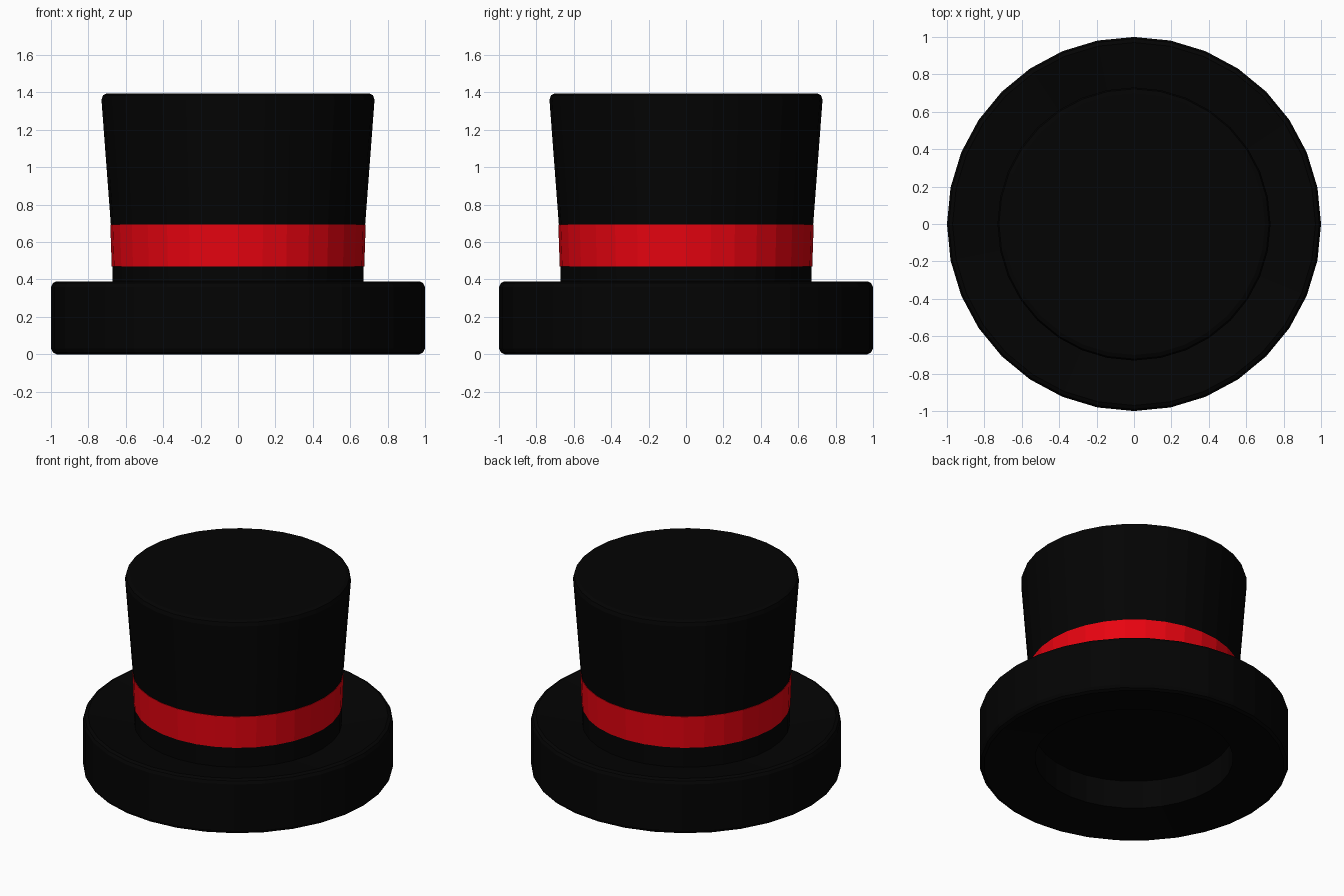
import bpy, bmesh, math

if "Cube" in bpy.data.objects:
    bpy.data.objects.remove(bpy.data.objects["Cube"])

SIDES = 32

def material(name, rgb):
    m = bpy.data.materials.new(name)
    m.diffuse_color = (*rgb, 1)
    m.use_nodes = True
    m.node_tree.nodes["Principled BSDF"].inputs["Base Color"].default_value = m.diffuse_color
    return m

def lathe(name, profile, mat):
    """Spin a (radius, z) profile around the z axis, welding the poles."""
    bm = bmesh.new()
    verts = [bm.verts.new((r, 0, z)) for r, z in profile]
    edges = [bm.edges.new(p) for p in zip(verts, verts[1:])]
    bmesh.ops.spin(bm, geom=verts + edges, cent=(0, 0, 0), axis=(0, 0, 1),
                   angle=math.tau, steps=SIDES, use_merge=True)
    bmesh.ops.remove_doubles(bm, verts=bm.verts, dist=1e-4)
    bmesh.ops.recalc_face_normals(bm, faces=bm.faces)
    mesh = bpy.data.meshes.new(name)
    bm.to_mesh(mesh)
    bm.free()
    mesh.materials.append(mat)
    obj = bpy.data.objects.new(name, mesh)
    bpy.context.collection.objects.link(obj)
    return obj

black = material("black_felt", (0.001, 0.001, 0.001))
red = material("red_ribbon", (0.8, 0.001, 0.005))

# Hat body: recessed underside, thick rounded brim dished towards the crown,
# flared crown with rounded top
lathe("hat_body", [
    (0, 0.25), (0.64, 0.25), (0.64, 0.05),
    (0.97, 0), (0.99, 0.01), (1, 0.03),
    (1, 0.36), (0.99, 0.38), (0.97, 0.39),
    (0.67, 0.33), (0.672, 0.47), (0.68, 0.695), (0.73, 1.36),
    (0.722, 1.385), (0.70, 1.395), (0, 1.395),
], black)

# Ribbon: thin closed band hugging the crown
lathe("ribbon_band", [
    (0.665, 0.47), (0.675, 0.47), (0.683, 0.695), (0.67, 0.695), (0.665, 0.47),
], red)
